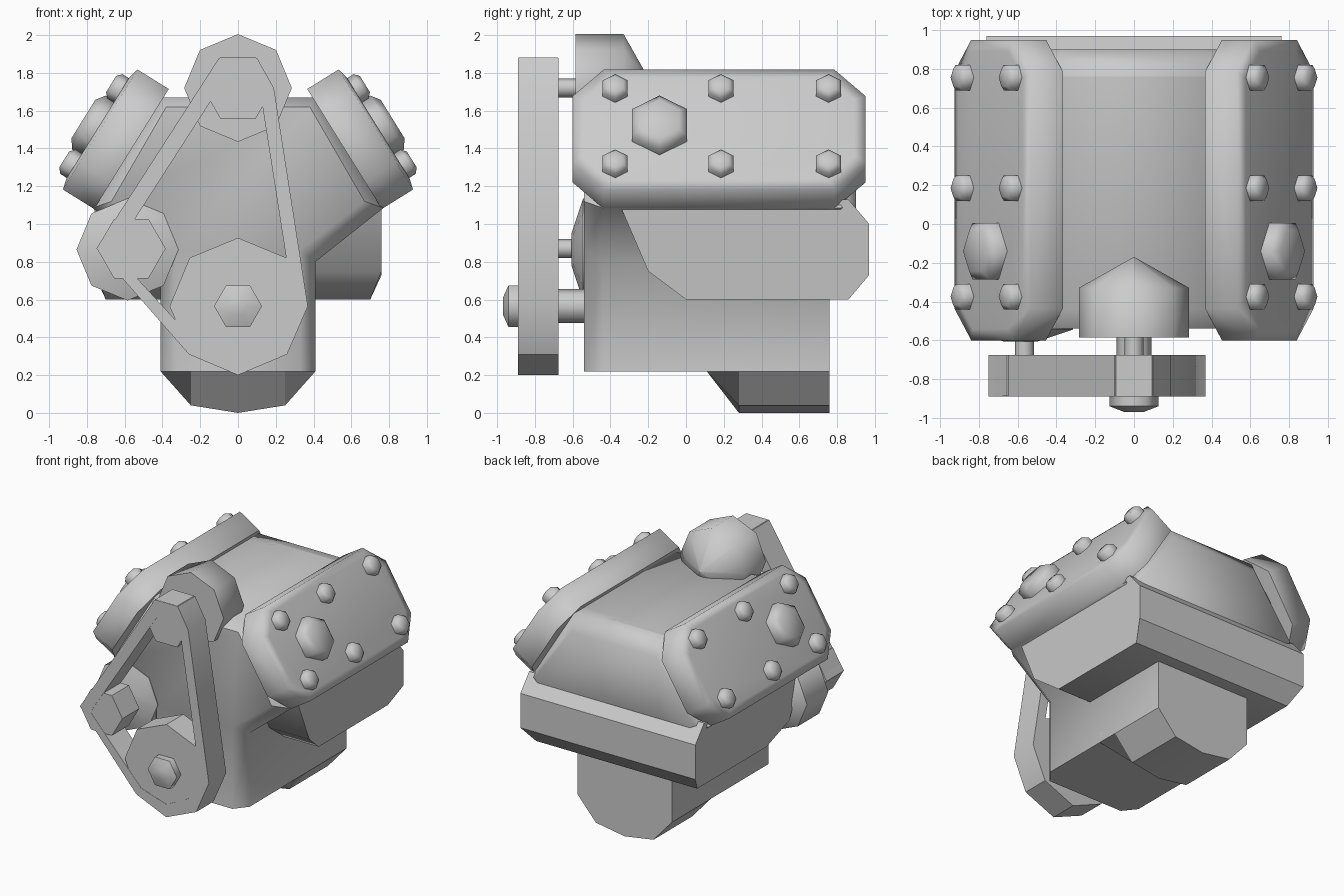
import bpy, bmesh, math
from mathutils import Vector as V

if "Cube" in bpy.data.objects:
    bpy.data.objects.remove(bpy.data.objects["Cube"])


def finish(bm, name, angle):
    bmesh.ops.remove_doubles(bm, verts=bm.verts, dist=0.0005)
    bmesh.ops.recalc_face_normals(bm, faces=bm.faces)
    me = bpy.data.meshes.new(name)
    bm.to_mesh(me)
    bm.free()
    ob = bpy.data.objects.new(name, me)
    bpy.context.collection.objects.link(ob)
    bpy.ops.object.select_all(action='DESELECT')
    ob.select_set(True)
    bpy.context.view_layer.objects.active = ob
    bpy.ops.object.shade_smooth_by_angle(angle=math.radians(angle))
    return ob


def loft(name, sections, angle=40, closed=False):
    """Skin closed rings of points; cap the ends, or join last ring to first."""
    bm = bmesh.new()
    rings = [[bm.verts.new(p) for p in s] for s in sections]
    n = len(rings[0])
    pairs = list(zip(rings, rings[1:]))
    if closed:
        pairs.append((rings[-1], rings[0]))
    else:
        bm.faces.new(rings[0])
        bm.faces.new(rings[-1])
    for a, b in pairs:
        for i in range(n):
            j = (i + 1) % n
            bm.faces.new((a[i], a[j], b[j], b[i]))
    return finish(bm, name, angle)


def turned(name, origin, axis, u, profile, n, angle=62, roll=0.0):
    """Polygonal lathe: profile is (radius, distance along axis)."""
    o, axis, u = V(origin), V(axis), V(u)
    w = axis.cross(u)
    secs = []
    for r, d in profile:
        r = max(r, 0.001)
        secs.append([o + axis * d + r * (u * math.cos(a) + w * math.sin(a))
                     for a in (roll + 2 * math.pi * k / n for k in range(n))])
    return loft(name, secs, angle)


def mirrored(half):
    return half + [(-x, z) for x, z in reversed(half)]


def at_y(pts, y):
    return [(x, y, z) for x, z in pts]


# Block with V banks, softened front edge
full = mirrored([(.41, .22), (.41, .80), (.77, 1.085), (.405, 1.67)])
front = mirrored([(.33, .22), (.33, .86), (.67, 1.12), (.38, 1.62)])
loft("engine_block", [at_y(front, -.54), at_y(full, -.44), at_y(full, .76)], 60)

# Rear of the cylinder banks
bank = mirrored([(.41, .80), (.77, 1.085), (.405, 1.67)])
bank_end = mirrored([(.41, .84), (.69, 1.11), (.37, 1.56)])
loft("cylinder_banks_rear", [at_y(bank, .70), at_y(bank, .82), at_y(bank_end, .90)], 60)

# Oil pan
pan = [(.41, .22), (.25, .04), (0, 0), (-.25, .04), (-.41, .22), (-.41, .3), (.41, .3)]
pan_start = [(x, max(z, .22)) for x, z in pan]
loft("oil_pan", [at_y(pan_start, .11), at_y(pan, .28), at_y(pan, .76)], 30)

# Rear housing running across the engine
side = [(-.35, 1.10), (-.20, .75), (0, .60), (.86, .60), (.97, .73), (.97, 1.0), (.86, 1.13)]
loft("rear_housing", [[(s * (.70 if z < .65 else .76), y, z) for y, z in side]
                      for s in (-1, 1)], 40)

# Valve covers with bolts and filler caps
for s, label in ((1, "right"), (-1, "left")):
    nrm, tan = V((s * .849, 0, .528)), V((s * .528, 0, -.849))
    base = V((s * .5725, .175, 1.4025))

    def octagon(inset, height):
        a, b, c = .374 - inset, .775 - inset, .165 - inset * .4
        pts = [(a, b - c), (a - c, b), (c - a, b), (-a, b - c),
               (-a, c - b), (c - a, -b), (a - c, -b), (a, c - b)]
        return [base + tan * p + V((0, q, 0)) + nrm * height for p, q in pts]

    loft("valve_cover_" + label,
         [octagon(0, -.01), octagon(0, .185), octagon(.06, .20)], 80)
    top = base + nrm * .195
    for t in (-.235, .235):
        for y in (-.375, .185, .755):
            p = top + tan * t
            turned("cover_bolt_" + label, (p.x, y, p.z), nrm, tan,
                   [(.076, -.02), (.076, .045), (.05, .068)], 6)
    turned("filler_cap_" + label, (top.x, -.14, top.z), nrm, tan,
           [(.168, -.02), (.168, .06), (.12, .095)], 6)

Y, X, Z = (0, 1, 0), (1, 0, 0), (0, 0, 1)

# Distributor with coned back
turned("distributor", (0, 0, 1.72), Y, Z,
       [(.285, -.585), (.285, -.33), (0, -.17)], 8, 65)

# Alternator
turned("alternator", (-.585, 0, .865), Y, X,
       [(.09, -.605), (.27, -.545), (.27, -.28), (.14, -.2)], 8, 50)

# Shafts and pulleys: x, z, shaft radius, pulley radius, sides
for name, x, z, rs, rp, n in (("distributor", 0, 1.72, .05, .19, 6),
                              ("alternator", -.565, .87, .05, .185, 6),
                              ("crank", 0, .565, .09, .365, 8)):
    turned(name + "_shaft", (x, 0, z), Y, X, [(rs, -.70), (rs, -.50)], 8)
    turned(name + "_pulley", (x, 0, z), Y, X, [(rp - .003, -.888), (rp - .003, -.677)], n, 30)

# Crank nut
turned("crank_nut", (0, 0, .565), Y, X,
       [(.05, -.97), (.127, -.94), (.127, -.87)], 6, 65)

# Drive belt
outer = [(-.10, 1.88), (.10, 1.88), (.19, 1.72), (.37, .565),
         (.26, .31), (0, .20), (-.26, .31), (-.75, .87)]
inner = [(-.08, 1.75), (.10, 1.75), (.13, 1.62), (.29, .60),
         (.20, .40), (0, .30), (-.22, .37), (-.66, .85)]
loft("drive_belt", [at_y(outer, -.89), at_y(outer, -.675),
                    at_y(inner, -.675), at_y(inner, -.89)], 40, closed=True)
